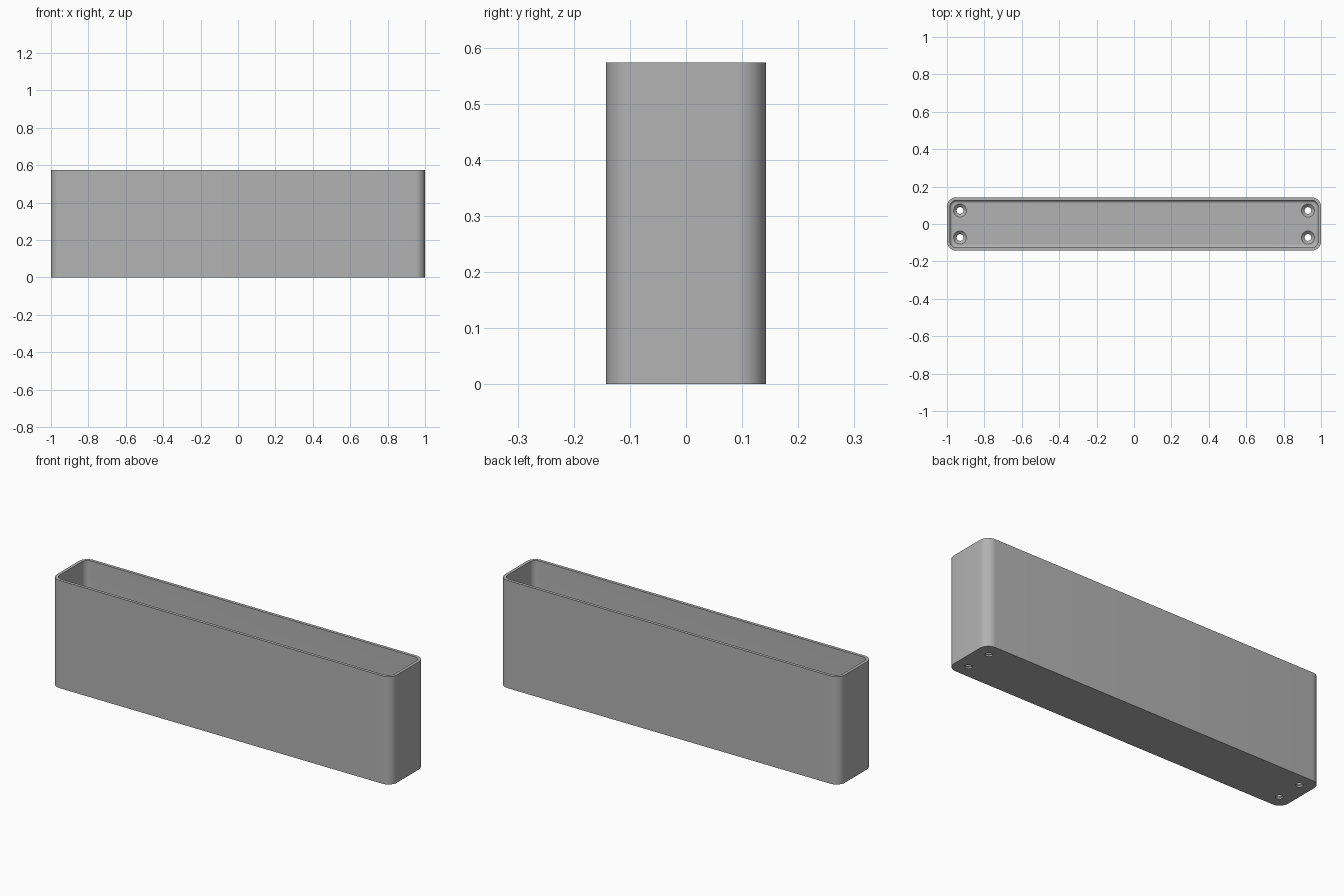
import bpy, bmesh, math
from mathutils import Vector

if "Cube" in bpy.data.objects:
    bpy.data.objects.remove(bpy.data.objects["Cube"])

HX, HY, H = 1.0, 0.1425, 0.573
RADIUS, WALL, FLOOR, FILLET = 0.05, 0.016, 0.024, 0.016

grey = bpy.data.materials.new("plain_grey")
grey.use_nodes = True
colour = (0.45, 0.45, 0.45, 1)
grey.diffuse_color = colour
grey.node_tree.nodes["Principled BSDF"].inputs["Base Color"].default_value = colour


def rounded_loop(bm, inset, z, steps=10):
    """Ring of vertices around a rounded rectangle."""
    r = RADIUS - inset
    ring = []
    for k, (sx, sy) in enumerate([(1, 1), (-1, 1), (-1, -1), (1, -1)]):
        for i in range(steps + 1):
            a = math.pi / 2 * (k + i / steps)
            ring.append(bm.verts.new((sx * (HX - RADIUS) + r * math.cos(a),
                                      sy * (HY - RADIUS) + r * math.sin(a), z)))
    return ring


def make_object(name, bm):
    bmesh.ops.recalc_face_normals(bm, faces=bm.faces)
    mesh = bpy.data.meshes.new(name)
    bm.to_mesh(mesh)
    bm.free()
    mesh.materials.append(grey)
    obj = bpy.data.objects.new(name, mesh)
    bpy.context.collection.objects.link(obj)
    return obj


# Open tray: outer wall, rim, inner wall and a filleted floor
profile = [(0, 0), (0, H), (WALL, H)]
for i in range(7):
    a = math.pi / 2 * i / 6
    profile.append((WALL + FILLET * (1 - math.cos(a)),
                    FLOOR + FILLET * (1 - math.sin(a))))
bm = bmesh.new()
rings = [rounded_loop(bm, inset, z) for inset, z in profile]
for a, b in zip(rings, rings[1:]):
    for i in range(len(a)):
        j = (i + 1) % len(a)
        bm.faces.new((a[i], a[j], b[j], b[i]))
bm.faces.new(rings[0])
bm.faces.new(rings[-1])
tray = make_object("tray", bm)

# Four countersunk screw holes
bm = bmesh.new()
hole = [(0.018, -0.02), (0.018, 0.008), (0.035, FLOOR), (0.035, FLOOR + 0.004)]
for sx in (-1, 1):
    for sy in (-1, 1):
        centre = Vector((sx * 0.93, sy * 0.072, 0))
        rings = [[bm.verts.new(centre + Vector((r * math.cos(t * math.tau / 32),
                                                r * math.sin(t * math.tau / 32), z)))
                  for t in range(32)] for r, z in hole]
        for a, b in zip(rings, rings[1:]):
            for i in range(32):
                j = (i + 1) % 32
                bm.faces.new((a[i], a[j], b[j], b[i]))
        bm.faces.new(rings[0])
        bm.faces.new(rings[-1])
cutter = make_object("screw_hole_cutter", bm)
cutter.hide_render = True
cutter.hide_viewport = True

cut = tray.modifiers.new("screw_holes", "BOOLEAN")
cut.operation = "DIFFERENCE"
cut.solver = "EXACT"
cut.object = cutter

# Apply the cut, then smooth the curved faces
bpy.context.view_layer.objects.active = tray
tray.select_set(True)
bpy.ops.object.modifier_apply(modifier=cut.name)
bpy.data.objects.remove(cutter)
bpy.ops.object.shade_smooth_by_angle(angle=math.radians(30))
